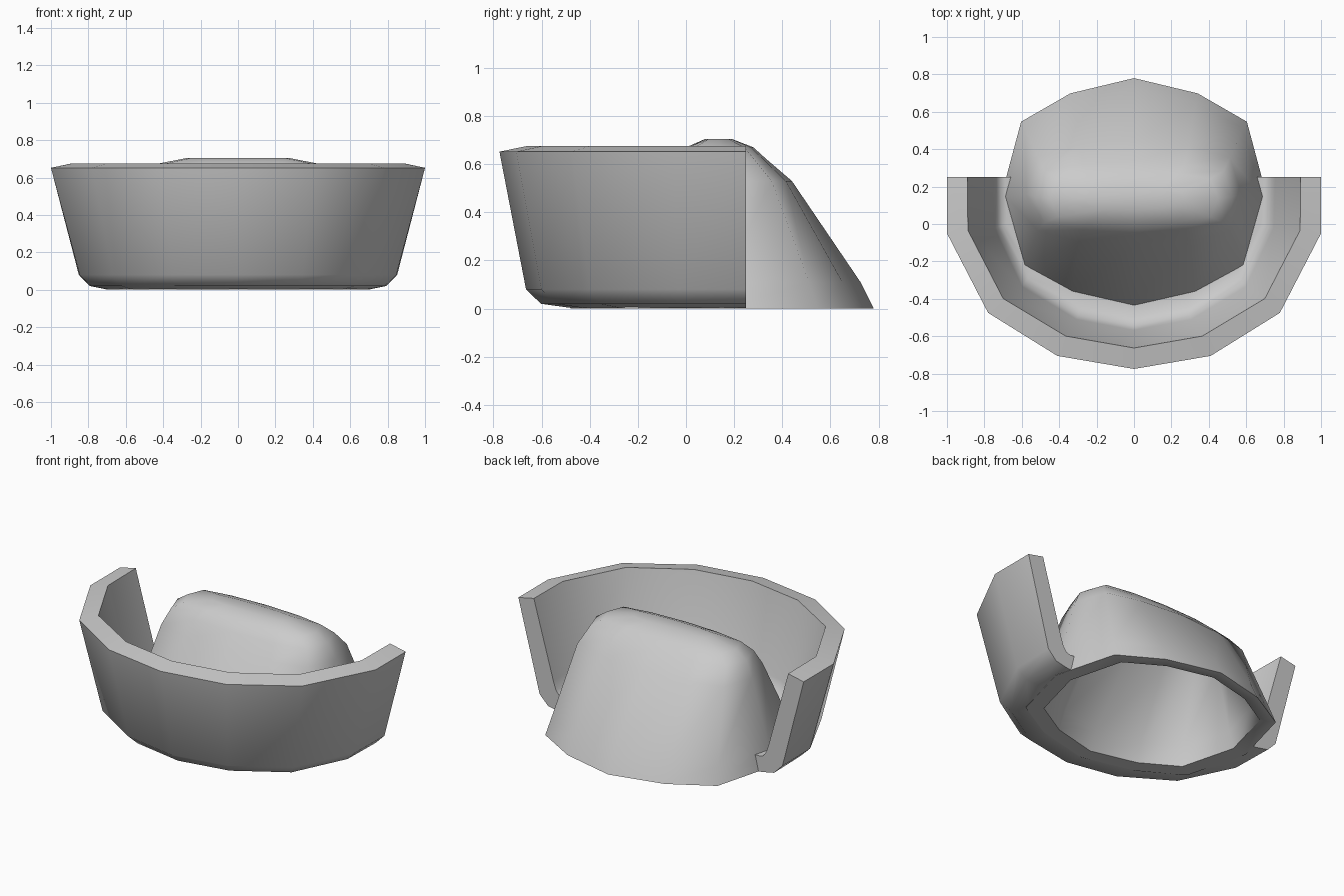
import bpy, bmesh, math

if "Cube" in bpy.data.objects:
    bpy.data.objects.remove(bpy.data.objects["Cube"])


def finish(name, bm, angle):
    bmesh.ops.recalc_face_normals(bm, faces=bm.faces)
    mesh = bpy.data.meshes.new(name)
    bm.to_mesh(mesh)
    bm.free()
    ob = bpy.data.objects.new(name, mesh)
    bpy.context.collection.objects.link(ob)
    bpy.context.view_layer.objects.active = ob
    ob.select_set(True)
    bpy.ops.object.shade_smooth_by_angle(angle=math.radians(angle))
    ob.select_set(False)
    return ob


def bridge(bm, a, b):
    n = len(a)
    for i in range(n):
        j = (i + 1) % n
        bm.faces.new((a[i], a[j], b[j], b[i]))


# Wall: half-dish swept between an outer rim plan and the gutter plan
def mirror_plan(half):
    return half + [(-x, y) for x, y in reversed(half[:-1])]


rim = mirror_plan([(1, .25), (1, -.05), (.78, -.475), (.41, -.705), (0, -.775)])
gutter = mirror_plan([(.69, .25), (.68, 0), (.55, -.24), (.28, -.38), (0, -.43)])
# section: blend in x, blend in y, height (negative blends tuck under the hump)
section = [(1, 1, .652), (.52, .68, .08), (.33, .50, .02), (.04, .12, .002),
           (-.15, -.1, .002), (-.15, -.1, .10), (0, 0, .10), (.08, .2, .107),
           (.15, .33, .135), (.21, .40, .19), (.65, .675, .675)]

bm = bmesh.new()
sweep = []
for (rx, ry), (gx, gy) in zip(rim, gutter):
    sweep.append([bm.verts.new((gx + (rx - gx) * tx, gy + (ry - gy) * ty, z))
                  for tx, ty, z in section])
for a, b in zip(sweep, sweep[1:]):
    bridge(bm, a, b)
bm.faces.new(sweep[0])
bm.faces.new(sweep[-1])
finish("dish_wall", bm, 40)


# Hump: hollow twelve-sided dome, squarer towards the top
def ring_outline(sq):
    q = [(0, 1), (.48 + .04 * sq, .87 + .06 * sq), (.85 + .06 * sq, .63 + .1 * sq), (1, 0)]
    right = q + [(x, -y) for x, y in reversed(q[:-1])]
    return right + [(-x, y) for x, y in reversed(right[1:-1])]


# rings: back y, front y, half width, height, squareness
outer = [(.19, .08, .27, .705, 1), (.28, .0, .45, .67, 1), (.335, -.045, .525, .62, 1),
         (.44, -.12, .575, .53, .7), (.725, -.43, .685, .11, 0), (.78, -.48, .71, 0, 0)]
inner = [(.71, -.39, .61, 0, 0), (.64, -.34, .59, .11, 0), (.37, -.05, .49, .49, .7),
         (.22, .06, .34, .61, 1)]

bm = bmesh.new()
rings = []
for back, front, half, z, sq in outer + inner:
    mid, rad = (back + front) / 2, (back - front) / 2
    rings.append([bm.verts.new((x * half, mid + y * rad, z)) for x, y in ring_outline(sq)])
for a, b in zip(rings, rings[1:]):
    bridge(bm, a, b)
bm.faces.new(rings[0])
bm.faces.new(rings[-1])
finish("hollow_hump", bm, 65)
